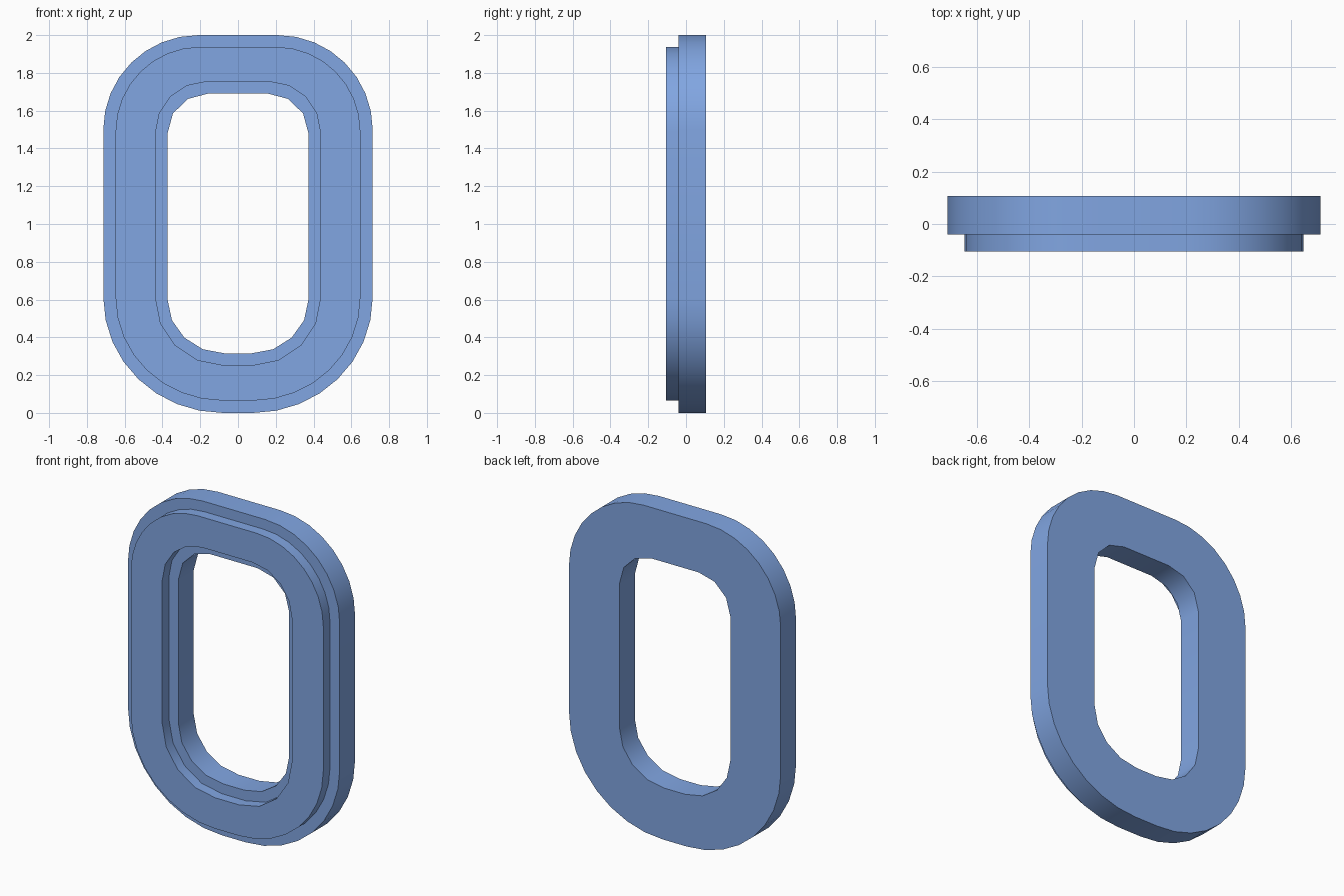
import bpy, bmesh, math

cube = bpy.data.objects.get("Cube")
if cube:
    bpy.data.objects.remove(cube, do_unlink=True)

blue = bpy.data.materials.new("soft blue")
blue.use_nodes = True
color = (0.22, 0.38, 0.76, 1)
blue.diffuse_color = color
blue.node_tree.nodes["Principled BSDF"].inputs["Base Color"].default_value = color


def outline(half_width, top, bottom, top_flat, bottom_flat, top_side, bottom_side, top_steps, bottom_steps):
    """Oval with elliptical corners, as (x, z) points."""
    right = []
    for i in range(top_steps + 1):
        a = math.pi / 2 * (1 - i / top_steps)
        right.append((top_flat + (half_width - top_flat) * math.cos(a),
                      top_side + (top - top_side) * math.sin(a)))
    for i in range(bottom_steps + 1):
        a = math.pi / 2 * i / bottom_steps
        right.append((bottom_flat + (half_width - bottom_flat) * math.cos(a),
                      bottom_side - (bottom_side - bottom) * math.sin(a)))
    return right + [(-x, z) for x, z in reversed(right)]


# Outlines from the outer rim inward to the opening
outer = outline(0.713, 2.0, 0.0, 0.21, 0.08, 1.5, 0.61, 8, 8)
band_outer = outline(0.648, 1.938, 0.065, 0.20, 0.08, 1.49, 0.61, 8, 8)
band_inner = outline(0.437, 1.753, 0.253, 0.17, 0.08, 1.48, 0.61, 4, 4)
opening = outline(0.373, 1.69, 0.315, 0.16, 0.07, 1.48, 0.60, 3, 4)

BACK, STEP, FRONT = 0.107, -0.04, -0.105
walls = [(outer, BACK, STEP), (band_outer, STEP, FRONT),
         (band_inner, FRONT, STEP), (opening, STEP, BACK)]

# Upright walls of the stepped ring
bm = bmesh.new()
rims = []
for points, y_start, y_end in walls:
    start, end = [[bm.verts.new((x, y, z)) for x, z in points] for y in (y_start, y_end)]
    for i in range(len(points)):
        bm.faces.new((start[i - 1], start[i], end[i], end[i - 1]))
    rims.append([[bm.edges.get((v, loop[i - 1])) for i, v in enumerate(loop)]
                 for loop in (start, end)])

# Flat rings joining each wall to the next, the last one being the back
for i, (start, end) in enumerate(rims):
    bmesh.ops.triangle_fill(bm, edges=rims[i - 1][1] + start, use_beauty=True,
                            normal=(0, -1, 0))
bmesh.ops.recalc_face_normals(bm, faces=bm.faces[:])

mesh = bpy.data.meshes.new("stepped_oval_ring")
bm.to_mesh(mesh)
bm.free()
mesh.materials.append(blue)
ring = bpy.data.objects.new("stepped_oval_ring", mesh)
bpy.context.collection.objects.link(ring)
bpy.context.view_layer.objects.active = ring
ring.select_set(True)
bpy.ops.object.shade_smooth_by_angle(angle=math.radians(40))
